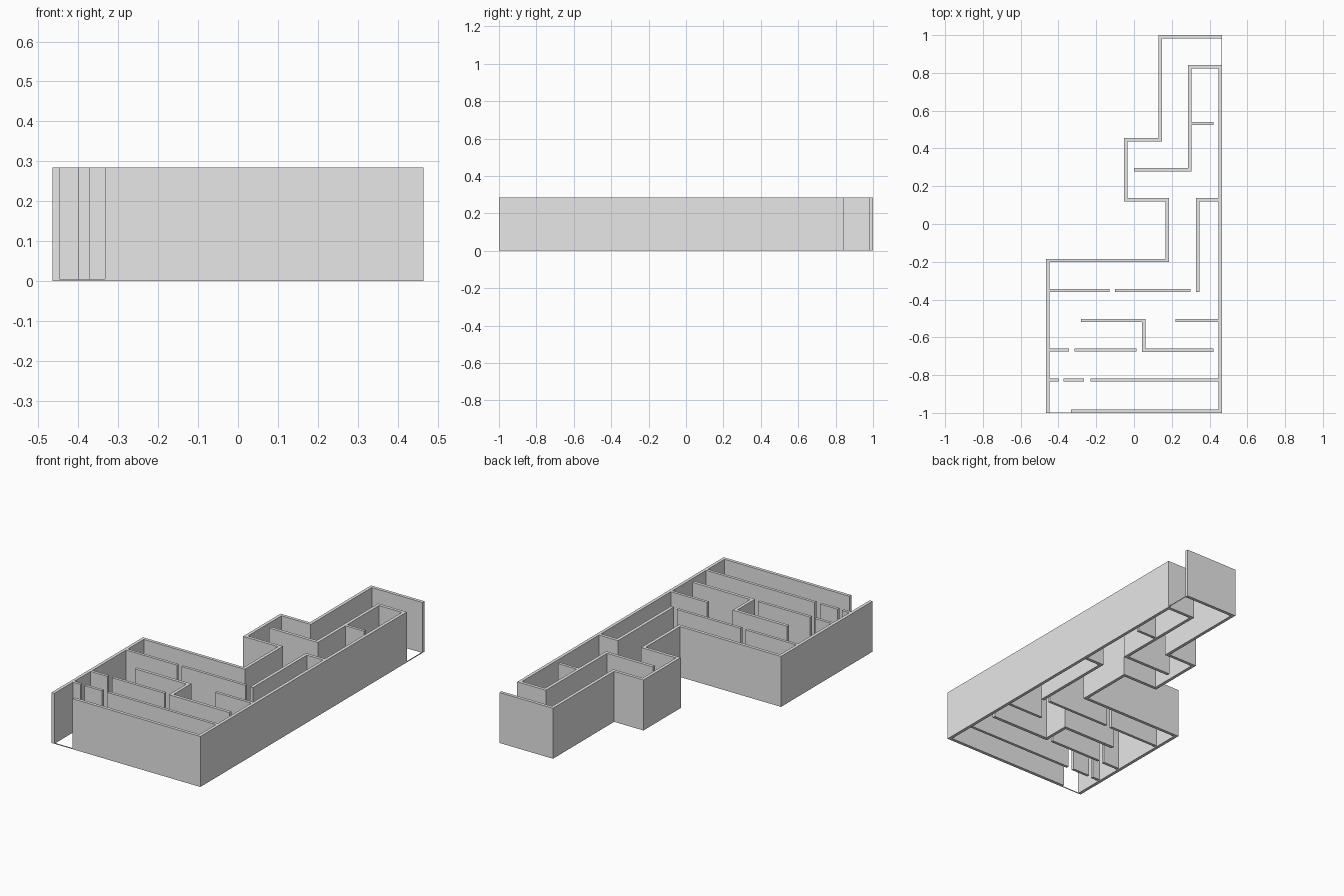
import bpy
import bmesh
from mathutils import Vector

TOP = 0.285
THICK = 0.018
LIFT = 0.005

default_cube = bpy.data.objects.get("Cube")
if default_cube:
    bpy.data.objects.remove(default_cube, do_unlink=True)

# Single plain grey for all walls
grey = bpy.data.materials.new("wall grey")
grey.use_nodes = True
grey.diffuse_color = (0.8, 0.8, 0.8, 1)
grey.node_tree.nodes["Principled BSDF"].inputs["Base Color"].default_value = grey.diffuse_color


def side_points(points, distance):
    """Offset a right-angled path sideways, with mitred corners."""
    path = [Vector(p) for p in points]
    normals = []
    for a, b in zip(path, path[1:]):
        d = (b - a).normalized()
        normals.append(Vector((-d.y, d.x)))
    result = []
    for i, p in enumerate(path):
        before = normals[max(i - 1, 0)]
        after = normals[min(i, len(normals) - 1)]
        offset = before if before == after else before + after
        result.append(p + offset * distance)
    return result


def wall(name, points, bottom=0.0, top=TOP, thick=THICK):
    """Extrude a path of the given thickness upwards into a solid wall."""
    bm = bmesh.new()
    left = side_points(points, thick / 2)
    right = side_points(points, -thick / 2)
    rings = []
    for l, r in zip(left, right):
        corners = [(l, bottom), (r, bottom), (r, top), (l, top)]
        rings.append([bm.verts.new((p.x, p.y, z)) for p, z in corners])
    for a, b in zip(rings, rings[1:]):
        for i in range(4):
            j = (i + 1) % 4
            bm.faces.new((a[i], a[j], b[j], b[i]))
    bm.faces.new(rings[0][::-1])
    bm.faces.new(rings[-1])
    bmesh.ops.recalc_face_normals(bm, faces=bm.faces)
    mesh = bpy.data.meshes.new(name)
    bm.to_mesh(mesh)
    bm.free()
    mesh.materials.append(grey)
    obj = bpy.data.objects.new(name, mesh)
    bpy.context.collection.objects.link(obj)
    return obj


# Outer walls, broken by a front and a back opening
W = 0.456   # centre line of the long side walls
E = 0.991   # centre line of the end walls
wall("outer_wall_right", [
    (0.465, E), (0.14, E), (0.14, 0.445), (-0.043, 0.445), (-0.043, 0.129),
    (0.175, 0.129), (0.175, -0.193), (-W, -0.193), (-W, -1)])
wall("outer_wall_left", [
    (-0.333, -E), (W, -E), (W, 0.833), (0.295, 0.833), (0.295, 0.287), (0, 0.287)])

# Passage partitions that turn a corner
wall("passage_partition", [(W, 0.129), (0.337, 0.129), (0.337, -0.36)], LIFT)
wall("stepped_partition", [
    (-0.28, -0.511), (0.051, -0.511), (0.051, -0.668), (0.42, -0.668)], LIFT)

# Straight partitions: row position, then the start and end of each piece
straight = {
    0.533: [(0.3, 0.42)],
    -0.352: [(-W, -0.13), (-0.1, 0.298)],
    -0.511: [(0.22, W)],
    -0.668: [(-W, -0.343), (-0.314, 0.013)],
    -0.827: [(-W, -0.4), (-0.373, -0.265), (-0.23, W)],
}
for row, (y, pieces) in enumerate(straight.items(), 1):
    for number, (x0, x1) in enumerate(pieces, 1):
        wall(f"partition_row_{row}_piece_{number}", [(x0, y), (x1, y)], LIFT, thick=0.016)

# Hairline sills across the two openings
wall("front_sill", [(-W, -0.999), (-0.333, -0.999)], 0, LIFT, 0.002)
wall("back_sill", [(0.464, 0.833), (0.464, E)], 0, LIFT, 0.002)
